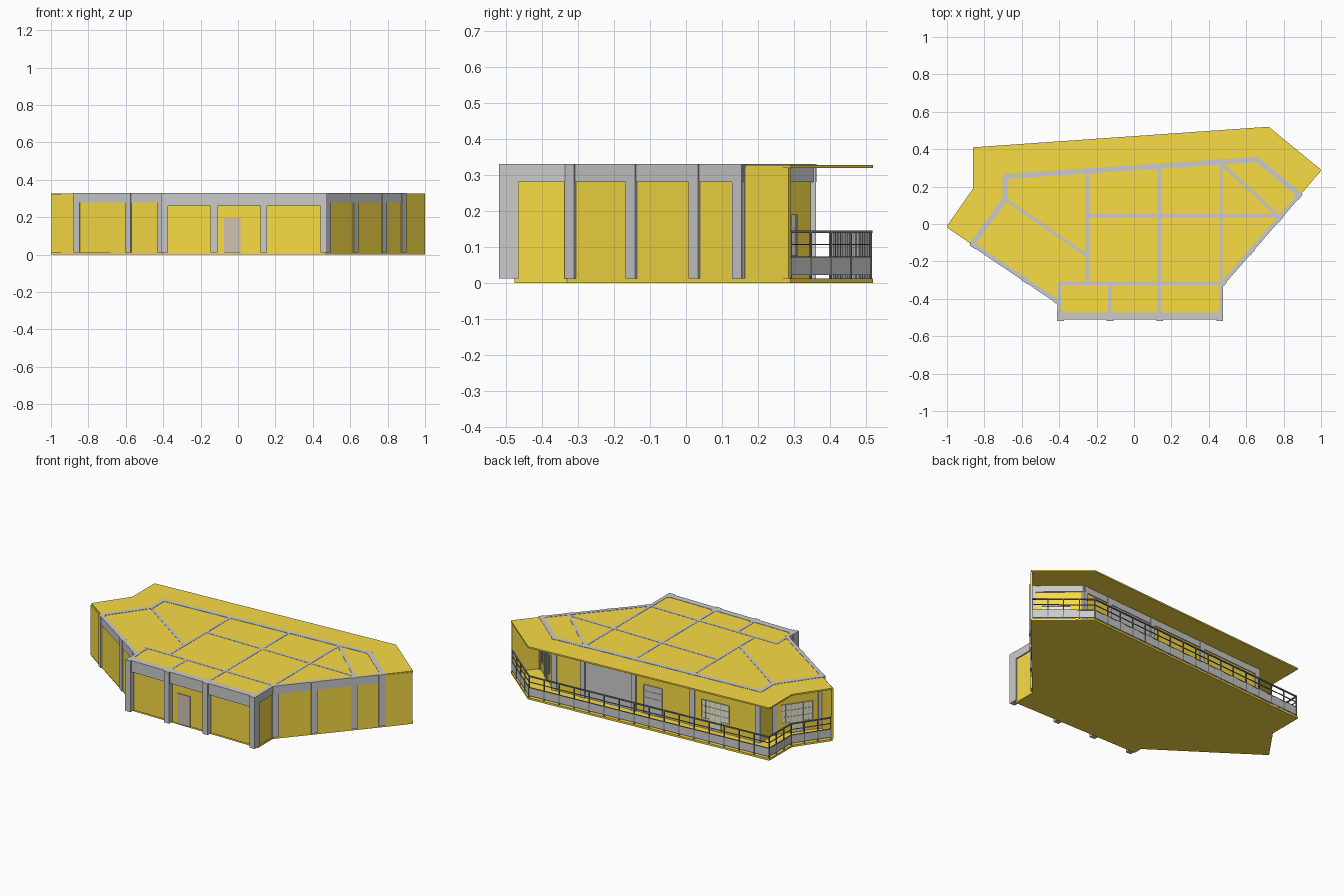
import bpy, bmesh
from mathutils import Vector

if "Cube" in bpy.data.objects:
    bpy.data.objects.remove(bpy.data.objects["Cube"])


def material(name, r, g, b):
    m = bpy.data.materials.new(name)
    m.diffuse_color = (r, g, b, 1)
    m.use_nodes = True
    m.node_tree.nodes["Principled BSDF"].inputs["Base Color"].default_value = m.diffuse_color
    return m


OCHRE = material("ochre", 0.95, 0.72, 0.06)
DARK = material("dark_metal", 0.22, 0.23, 0.24)
WOOD = material("door_wood", 0.64, 0.54, 0.44)
GLASS = material("pale_glass", 0.9, 0.88, 0.62)
FLOOR, TOP = 0.012, 0.330


def finish(name, bm, mat):
    bmesh.ops.recalc_face_normals(bm, faces=bm.faces)
    me = bpy.data.meshes.new(name)
    bm.to_mesh(me)
    bm.free()
    ob = bpy.data.objects.new(name, me)
    bpy.context.collection.objects.link(ob)
    if mat:
        me.materials.append(mat)
    return ob


def prism(bm, pts, z0, z1):
    face = bm.faces.new([bm.verts.new((p[0], p[1], z0)) for p in pts])
    res = bmesh.ops.extrude_face_region(bm, geom=[face], use_keep_orig=True)
    verts = [v for v in res["geom"] if isinstance(v, bmesh.types.BMVert)]
    bmesh.ops.translate(bm, verts=verts, vec=(0, 0, z1 - z0))


def slab(name, pts, z0, z1, mat):
    bm = bmesh.new()
    prism(bm, pts, z0, z1)
    finish(name, bm, mat)


def bars(name, items, mat=None):
    """Upright rectangular bars: (start, end, width, z0, z1)."""
    bm = bmesh.new()
    for p, q, w, z0, z1 in items:
        p, q = Vector(p), Vector(q)
        d = (q - p).normalized()
        n = Vector((-d.y, d.x)) * w / 2
        prism(bm, [p - n, q - n, q + n, p + n], z0, z1)
    finish(name, bm, mat)


def chain(pts, w, z0, z1, ext=0.0):
    out = []
    for p, q in zip(pts, pts[1:]):
        p, q = Vector(p), Vector(q)
        e = (q - p).normalized() * ext
        out.append((p - e, q + e, w, z0, z1))
    return out


def on(p, q, t):
    return Vector(p).lerp(Vector(q), t)


def stub(p, q, t, length, w, z0=FLOOR, z1=TOP):
    """Short column centred at fraction t of a wall line."""
    d = (Vector(q) - Vector(p)).normalized() * length / 2
    c = on(p, q, t)
    return (c - d, c + d, w, z0, z1)


# Floor and roof plates
outline = [(-1, -.01), (-.86, .19), (-.86, .41), (.72, .52), (1, .29), (.885, .152),
           (.47, -.33), (.47, -.476), (-.405, -.476), (-.405, -.42), (-.87, -.1)]
slab("floor_slab", outline, 0, FLOOR, OCHRE)
slab("roof_slab", outline, .319, TOP - .002, OCHRE)

# Main wall lines
WEST = ((-.865, -.107), (-.40, -.42))
EAST = ((.467, -.325), (.887, .16))
back = [(-.862, -.105), (-.69, .135), (-.69, .255), (.66, .345), (.885, .155)]
RETURN_W, BACK, RETURN_E = (back[0], back[1]), (back[2], back[3]), (back[3], back[4])
front = [(-.398, -.42), (-.398, -.478), (.462, -.478), (.462, -.325)]


def bx(x):
    return (x + .69) / 1.35


# Ochre infill walls
bars("outer_walls", chain(WEST, .012, FLOOR, .29) + chain(EAST, .012, FLOOR, .29)
     + chain(front, .012, FLOOR, .29), OCHRE)
bars("end_walls", [((-.995, -.015), (-.865, -.103), .012, FLOOR, .321),
                   ((.883, .157), (.995, .288), .012, FLOOR, .321)], OCHRE)
bars("terrace_walls", chain(back[:3], .016, FLOOR, .29) + chain(back[3:], .016, FLOOR, .29)
     + [(on(*BACK, 0), on(*BACK, bx(.135)), .016, FLOOR, .29),
        (on(*BACK, bx(.47)), on(*BACK, 1), .016, FLOOR, .29)], OCHRE)
bars("grey_wall_panel", [(on(*BACK, bx(.135)), on(*BACK, bx(.47)), .018, FLOOR, .29)])

# Perimeter beams
bars("terrace_beams", chain(back, .028, .28, TOP, .01))
bars("side_beams", chain(WEST, .022, .28, TOP) + chain(EAST, .022, .28, TOP)
     + [((-.398, -.42), (-.398, -.48), .022, .28, TOP),
        ((.465, -.32), (.465, -.48), .022, .28, TOP)])
bars("front_beam", [((-.40, -.492), (.465, -.492), .038, .26, TOP)])

# Inner roof beams, flush with the roof top
inner = [((-.69, .135), (-.25, -.17)), ((-.25, .28), (-.25, -.32)),
         ((.135, .305), (.135, -.49)), ((.465, .33), (.465, -.33)),
         ((-.25, .045), (.77, .045)), ((.465, .325), (.77, .045)),
         ((-.41, -.317), (.475, -.317)), ((-.40, -.317), (-.40, -.49)),
         ((-.13, -.317), (-.13, -.49))]
bars("roof_beams", [(p, q, .017, .285, TOP - .0005) for p, q in inner])

# Columns
bars("front_columns", [((x, -.519), (x, -.465), .036, FLOOR, TOP)
                       for x in (-.393, -.128, .137, .459)])
bars("side_columns", [stub(*WEST, t, .036, .028) for t in (.02, .61, .975)]
     + [stub(*EAST, t, .036, .028) for t in (.02, .37, .73, .98)])
bars("terrace_columns", [stub(*BACK, bx(x), .032, .032) for x in (-.68, -.25, .135, .47, .655)]
     + [stub(*RETURN_W, t, .03, .03) for t in (.04, .97)]
     + [stub(*RETURN_E, .97, .03, .03)])

# Front door
bars("front_door", [((-.075, -.486), (.013, -.486), .008, FLOOR, .2)], WOOD)


# Glazed units: a door with optional side windows
def glazed(name, line, t0, t1, sides=True, glass=GLASS):
    a, b = on(*line, t0), on(*line, t1)
    panes, frame = [], []
    cells = [(0, .3, .075), (.3, .7, FLOOR), (.7, 1, .075)] if sides else [(0, 1, FLOOR)]
    for u, v, z in cells:
        panes.append((on(a, b, u), on(a, b, v), .021, z, .19))
        for k in (u, (u + v) / 2, v):
            frame.append(stub(a, b, k, .004, .027, z, .19))
        for h in (z, .11, .15, .187):
            frame.append((on(a, b, u), on(a, b, v), .026, h, h + .004))
    bars(name + "_glass", panes, glass)
    bars(name + "_frame", frame, None)


glazed("back_windows", BACK, bx(-.49), bx(-.31))
glazed("back_door", BACK, bx(-.05), bx(.07), False, None)
glazed("west_windows", RETURN_W, .2, .84)
glazed("east_windows", RETURN_E, .25, .8)

# Terrace railing: solid lower panel, rails and posts
rail = [(-.99, -.008), (-.853, .188), (-.853, .404), (.717, .513), (.989, .29)]
bars("railing_panels", chain(rail, .005, .022, .07))
bars("railing_rails", chain(rail, .008, .139, .146, .002) + chain(rail, .006, .105, .108)
     + chain(rail, .007, .07, .074), DARK)
posts = []
for (p, q), n in zip(zip(rail, rail[1:]), (3, 3, 16, 4)):
    posts += [stub(p, q, i / n, .006, .006, FLOOR, .142) for i in range(n + 1)]
bars("railing_posts", posts, DARK)
